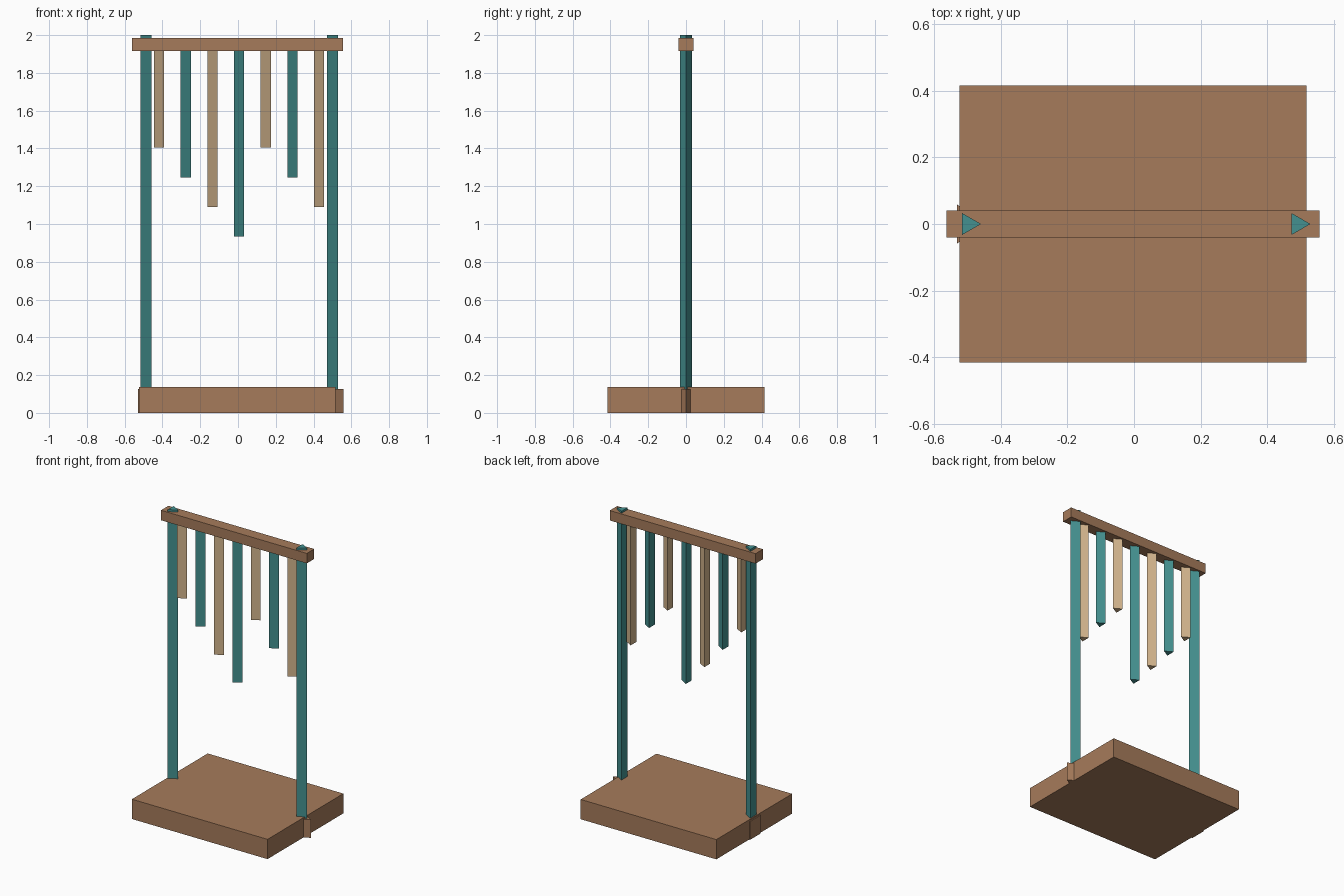
import bpy
from math import pi

cube = bpy.data.objects.get("Cube")
if cube:
    bpy.data.objects.remove(cube, do_unlink=True)


def material(name, rgb):
    """Flat material from 8-bit sRGB, stored as linear values."""
    lin = [((c / 255 + 0.055) / 1.055) ** 2.4 for c in rgb]
    mat = bpy.data.materials.new(name)
    mat.use_nodes = True
    mat.diffuse_color = (*lin, 1)
    mat.node_tree.nodes["Principled BSDF"].inputs["Base Color"].default_value = (*lin, 1)
    return mat


brown = material("brown_wood", (166, 123, 91))
teal = material("teal_paint", (68, 145, 144))
tan = material("tan_wood", (210, 180, 140))

MID = -0.003  # centre line of the frame


def finish(name, mat):
    obj = bpy.context.object
    obj.name = name
    obj.data.materials.append(mat)
    bpy.ops.object.transform_apply(location=False, rotation=True, scale=True)


def box(name, mat, size, z0, z1):
    bpy.ops.mesh.primitive_cube_add(size=1, location=(MID, 0, (z0 + z1) / 2))
    bpy.context.object.scale = (size[0], size[1], z1 - z0)
    finish(name, mat)


def prism(name, mat, x, radius, z0, z1):
    """Three-sided upright bar with one edge pointing to +x."""
    bpy.ops.mesh.primitive_cylinder_add(
        vertices=3, radius=radius, depth=z1 - z0,
        location=(MID + x, 0, (z0 + z1) / 2), rotation=(0, 0, -pi / 2))
    # the first corner starts on +y, so the quarter turn brings it to +x
    finish(name, mat)


# Base slab and top beam
box("base", brown, (1.04, 0.83), 0, 0.137)
box("top_beam", brown, (1.118, 0.081), 1.917, 1.986)

# Posts with their sockets set into the base
for side, x in (("right", -0.494), ("left", 0.494)):
    prism(side + "_post", teal, x, 0.038, 0.07, 2.0)
    prism(side + "_post_socket", brown, x, 0.067, 0, 0.127)

# Hanging bars, alternating colour, with varied lengths
bottoms = (1.405, 1.247, 1.089, 0.935, 1.405, 1.247, 1.089)
for i, z in enumerate(bottoms):
    prism(f"hanging_bar_{i + 1}", teal if i % 2 else tan, (i - 3) * 0.1412, 0.036, z, 1.95)
